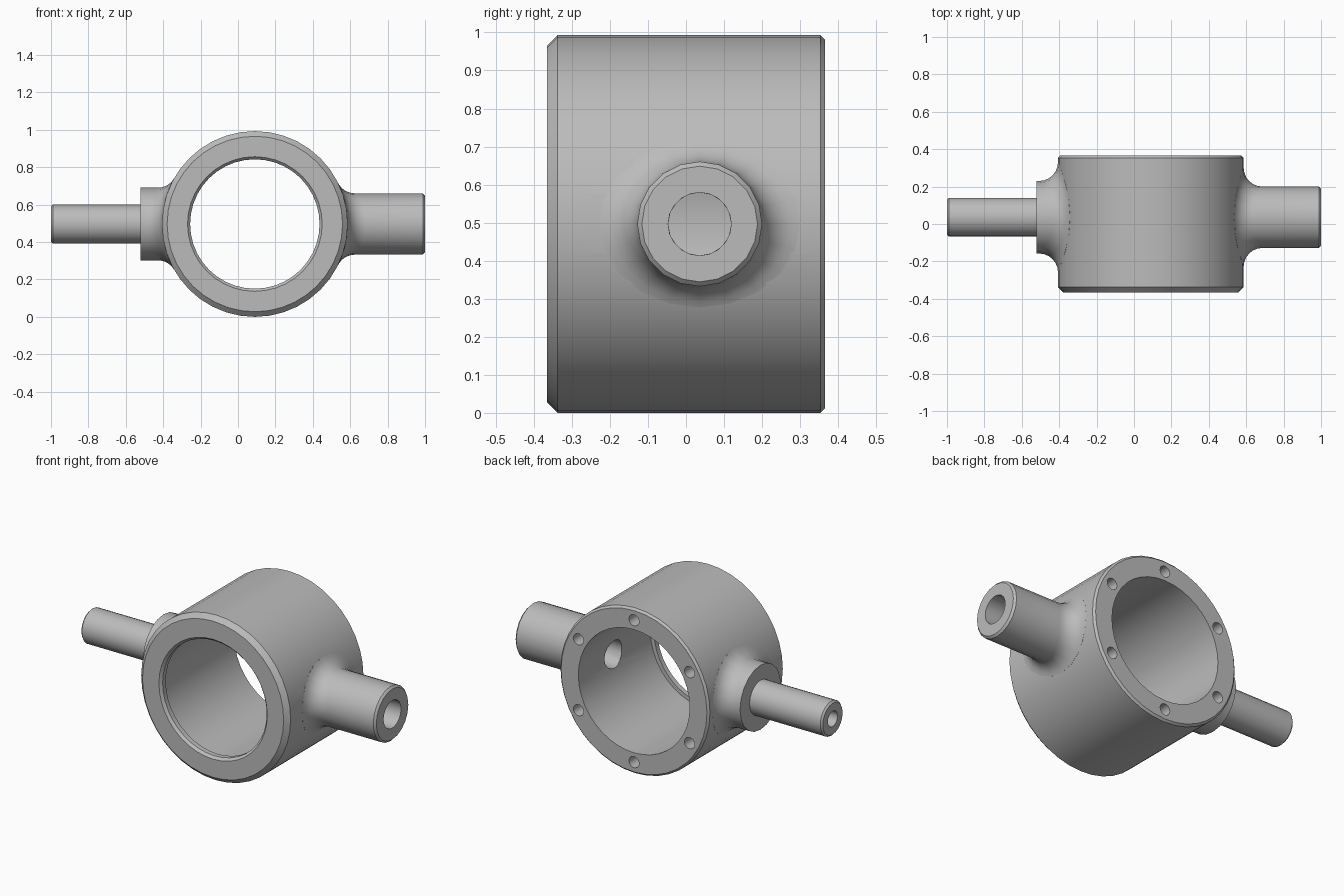
import bpy, bmesh
from math import sin, cos, pi, sqrt
from mathutils import Vector

cube = bpy.data.objects.get("Cube")
if cube:
    bpy.data.objects.remove(cube, do_unlink=True)

R = 0.4965                         # housing outer radius, also its centre height
CX, CZ = 0.09, R                   # housing axis
ARM_Y = 0.036                      # arm axis
FILLET = 0.1

steel = bpy.data.materials.new("plain grey metal")
steel.use_nodes = True
grey = (0.5, 0.5, 0.5, 1)
steel.diffuse_color = grey
steel.node_tree.nodes["Principled BSDF"].inputs["Base Color"].default_value = grey


def skin(name, rings, cyclic=True):
    """Join equal loops of points into a tube, closed on itself or capped."""
    bm = bmesh.new()
    loops = [[bm.verts.new(p) for p in ring] for ring in rings]
    n = len(loops[0])
    pairs = list(zip(loops, loops[1:]))
    if cyclic:
        pairs.append((loops[-1], loops[0]))
    else:
        bm.faces.new(loops[0])
        bm.faces.new(loops[-1])
    for a, b in pairs:
        for i in range(n):
            j = (i + 1) % n
            bm.faces.new((a[i], a[j], b[j], b[i]))
    bmesh.ops.recalc_face_normals(bm, faces=bm.faces)
    mesh = bpy.data.meshes.new(name)
    bm.to_mesh(mesh)
    bm.free()
    mesh.materials.append(steel)
    obj = bpy.data.objects.new(name, mesh)
    bpy.context.collection.objects.link(obj)
    return obj


def angles(n):
    return [2 * pi * i / n for i in range(n)]


def circle_x(x, r, n):
    return [Vector((x, ARM_Y + r * cos(t), CZ + r * sin(t))) for t in angles(n)]


def circle_y(y, r, n, cx=CX, cz=CZ):
    return [Vector((cx + r * cos(t), y, cz + r * sin(t))) for t in angles(n)]


def smooth(obj):
    bpy.ops.object.select_all(action='DESELECT')
    obj.select_set(True)
    bpy.context.view_layer.objects.active = obj
    bpy.ops.object.shade_smooth_by_angle(angle=pi / 6)


def fillet_rings(side, r, n, steps=6):
    """Rolling-ball fillet from the housing wall out to an arm of radius r."""
    rings = [[] for _ in range(steps + 2)]
    for t in angles(n):
        u, v = (r + FILLET) * cos(t), (r + FILLET) * sin(t)
        ball = Vector((sqrt((R + FILLET) ** 2 - v * v), u, v))
        k = R / (R + FILLET)
        on_wall = Vector((ball.x * k, u, v * k))
        on_arm = Vector((ball.x, r * cos(t), r * sin(t)))
        d0, d1 = (on_wall - ball).normalized(), (on_arm - ball).normalized()
        a = d0.angle(d1)
        points = [Vector((on_wall.x * 0.98, u, on_wall.z * 0.98))]
        for i in range(steps + 1):
            s = i / steps
            d = (d0 * sin((1 - s) * a) + d1 * sin(s * a)) / sin(a)
            points.append(ball + d * FILLET)
        for ring, p in zip(rings, points):
            ring.append(Vector((CX + side * p.x, ARM_Y + p.y, CZ + p.z)))
    return rings


def arm(name, side, r, profile, n=20, cyclic=True):
    rings = fillet_rings(side, r, n)
    rings += [circle_x(CX + side * x, pr, n) for x, pr in profile]
    smooth(skin(name, rings, cyclic))


# Housing: lathed ring with a lip at the front of the bore
housing_profile = [(-0.365, 0.469), (-0.338, R), (0.353, R), (0.365, R - 0.012),
                   (0.365, 0.37), (-0.32, 0.37), (-0.32, 0.346),
                   (-0.35, 0.346), (-0.365, 0.36)]
housing = skin("housing_ring", [circle_y(y, r, 40) for y, r in housing_profile])

# Cutters: passage through the right-hand wall and six blind holes in the back
cutters = [skin("passage_cutter", [circle_x(x, 0.083, 16) for x in (CX + 0.25, CX + 0.6)], False)]
for i in range(6):
    a = pi / 6 + i * pi / 3
    x, z = CX + 0.426 * cos(a), CZ + 0.426 * sin(a)
    cutters.append(skin("bolt_hole_cutter",
                        [circle_y(y, 0.034, 14, x, z) for y in (0.25, 0.4)], False))
bpy.context.view_layer.objects.active = housing
for c in cutters:
    c.hide_render = True
    mod = housing.modifiers.new("hole", 'BOOLEAN')
    mod.operation = 'DIFFERENCE'
    mod.solver = 'EXACT'
    mod.object = c
    bpy.ops.object.modifier_apply(modifier=mod.name)
for c in cutters:
    bpy.data.objects.remove(c, do_unlink=True)
smooth(housing)

# Hollow arm: chamfered end and a bore that opens into the housing
arm("hollow_arm", 1, 0.164,
    [(0.898, 0.164), (0.91, 0.152), (0.91, 0.083), (0.475, 0.083)])

# Spindle arm: short collar, thin shaft and a blind hole in its end
arm("spindle_arm", -1, 0.194,
    [(0.61, 0.194), (0.61, 0.104), (1.08, 0.104), (1.09, 0.094),
     (1.09, 0.046), (0.9, 0.046)], cyclic=False)
